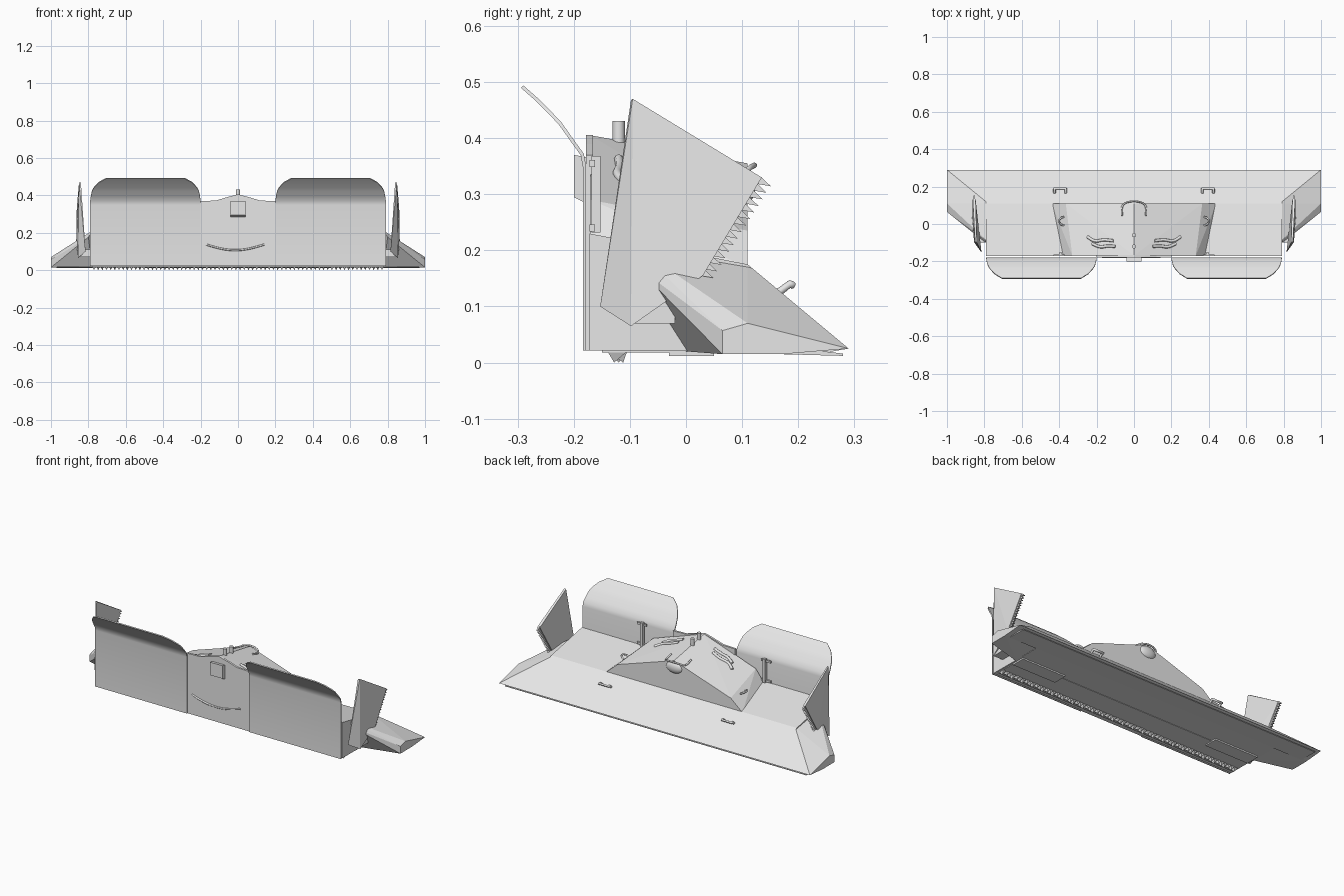
import bpy, bmesh, math
from mathutils import Vector

if "Cube" in bpy.data.objects:
    bpy.data.objects.remove(bpy.data.objects["Cube"])

grey = bpy.data.materials.new("light_grey_metal")
grey.diffuse_color = (0.8, 0.8, 0.8, 1)
grey.use_nodes = True
grey.node_tree.nodes["Principled BSDF"].inputs["Base Color"].default_value = grey.diffuse_color


def finish(name, bm, smooth=None):
    bmesh.ops.recalc_face_normals(bm, faces=bm.faces)
    me = bpy.data.meshes.new(name)
    bm.to_mesh(me)
    bm.free()
    me.materials.append(grey)
    ob = bpy.data.objects.new(name, me)
    bpy.context.collection.objects.link(ob)
    if smooth:
        bpy.ops.object.select_all(action='DESELECT')
        ob.select_set(True)
        bpy.context.view_layer.objects.active = ob
        bpy.ops.object.shade_smooth_by_angle(angle=math.radians(smooth))
    return ob


def hull(name, pts, s=1):
    bm = bmesh.new()
    vs = [bm.verts.new((x * s, y, z)) for x, y, z in pts]
    r = bmesh.ops.convex_hull(bm, input=vs)
    junk = [v for v in r["geom_interior"] + r["geom_unused"] if isinstance(v, bmesh.types.BMVert)]
    bmesh.ops.delete(bm, geom=list(set(junk)), context='VERTS')
    bmesh.ops.dissolve_limit(bm, angle_limit=0.01, verts=bm.verts, edges=bm.edges)
    return finish(name, bm)


def prism(name, pts, offset):
    """Flat outline pushed along an offset."""
    bm = bmesh.new()
    f = bm.faces.new([bm.verts.new(p) for p in pts])
    r = bmesh.ops.extrude_face_region(bm, geom=[f])
    bmesh.ops.translate(bm, vec=offset, verts=[v for v in r["geom"] if isinstance(v, bmesh.types.BMVert)])
    return finish(name, bm)


def box(name, x0, x1, y0, y1, z0, z1):
    return prism(name, [(x0, y0, z0), (x1, y0, z0), (x1, y0, z1), (x0, y0, z1)], (0, y1 - y0, 0))


def tube(name, pts, r, smooth=True):
    cu = bpy.data.curves.new(name, 'CURVE')
    cu.dimensions = '3D'
    cu.bevel_depth = r
    cu.bevel_resolution = 2
    cu.use_fill_caps = True
    cu.resolution_u = 5
    sp = cu.splines.new('BEZIER' if smooth else 'POLY')
    if smooth:
        sp.bezier_points.add(len(pts) - 1)
        for b, p in zip(sp.bezier_points, pts):
            b.co = p
            b.handle_left_type = b.handle_right_type = 'AUTO'
    else:
        sp.points.add(len(pts) - 1)
        for b, p in zip(sp.points, pts):
            b.co = (*p, 1)
    ob = bpy.data.objects.new(name, cu)
    bpy.context.collection.objects.link(ob)
    cu.materials.append(grey)
    bpy.ops.object.select_all(action='DESELECT')
    ob.select_set(True)
    bpy.context.view_layer.objects.active = ob
    bpy.ops.object.convert(target='MESH')
    return ob


def cyl(name, loc, r, h, seg=16, scale=(1, 1, 1)):
    bm = bmesh.new()
    bmesh.ops.create_cone(bm, cap_ends=True, segments=seg, radius1=r, radius2=r, depth=h)
    bmesh.ops.scale(bm, vec=scale, verts=bm.verts)
    bmesh.ops.translate(bm, vec=loc, verts=bm.verts)
    return finish(name, bm, 40)


# main wedge body
prism("wedge_body", [(-0.79, -0.172, 0.022), (-0.79, -0.172, 0.23), (-0.79, 0.11, 0.175),
                     (-0.79, 0.29, 0.025), (-0.79, 0.25, 0.018)], (1.58, 0, 0))

# central hump with sloping roof
HF = [(0.44, 0.17), (0.365, 0.235), (0, 0.355)]
HB = [(0.39, 0.215), (0.33, 0.29), (0, 0.405)]
hump = [(s * x, 0.11, z) for x, z in HF for s in (-1, 1)]
hump += [(s * x, -0.17, z) for x, z in HB for s in (-1, 1)]
hull("centre_hump", hump + [(s * 0.38, y, 0.1) for s in (-1, 1) for y in (-0.17, 0.10)])


def roof(x, y):
    t = (0.11 - y) / 0.28
    c, e, w = 0.355 + 0.05 * t, 0.235 + 0.055 * t, 0.365 - 0.035 * t
    return c + (e - c) * abs(x) / w


# middle wall with a raised centre, small plate and crescent lip
prism("middle_wall", [(-0.2, -0.178, 0.022), (0.2, -0.178, 0.022), (0.2, -0.178, 0.37), (0.12, -0.178, 0.372),
                      (0.06, -0.178, 0.39), (0, -0.178, 0.406), (-0.06, -0.178, 0.39),
                      (-0.12, -0.178, 0.372), (-0.2, -0.178, 0.37)], (0, 0.012, 0))
hull("front_block", [(x, y, z) for x in (-0.04, 0.04) for y, z in
                     ((-0.2, 0.37), (-0.2, 0.295), (-0.17, 0.365), (-0.17, 0.28))])
lip = [(-0.17 + 0.31 * i / 10, 0.137 - 0.03 * math.sin(math.pi * i / 10)) for i in range(11)]
tube("crescent_lip", [(x, -0.178, z) for x, z in lip], 0.005)

# curved tall shields: outline half width shrinks near the top for clipped corners
PROFILE = [(-0.178, 0.022), (-0.178, 0.35), (-0.182, 0.372), (-0.2, 0.397), (-0.222, 0.428),
           (-0.238, 0.445), (-0.265, 0.472), (-0.29, 0.494)]
INSET = [0, 0, 0, 0.003, 0.01, 0.02, 0.045, 0.085]
for s in (-1, 1):
    bm = bmesh.new()
    rows = [[bm.verts.new((s * x, y, z)) for x in (0.2 + i, 0.79 - i)] for (y, z), i in zip(PROFILE, INSET)]
    for a, b in zip(rows, rows[1:]):
        bm.faces.new((a[0], a[1], b[1], b[0]))
    bmesh.ops.recalc_face_normals(bm, faces=bm.faces)
    bmesh.ops.solidify(bm, geom=bm.faces[:], thickness=0.006)
    finish("curved_shield", bm, 35)

# paired parts
for s in (-1, 1):
    # flared wing at the end of the wedge
    hull("side_wing", [(1, 0.29, 0.025), (1, 0.17, 0.015), (1, 0.11, 0.07), (1, 0.065, 0.057), (1, 0.065, 0.015),
                       (0.78, 0.11, 0.175), (0.78, -0.095, 0.21), (0.80, -0.095, 0.177), (0.78, 0.0, 0.02),
                       (0.78, 0.29, 0.025)], s)
    # upright fin with a saw edge
    hull("side_fin", [(0.85, -0.095, 0.47), (0.862, 0.135, 0.33), (0.865, 0.03, 0.155), (0.855, -0.098, 0.065),
                      (0.84, -0.098, 0.468), (0.847, 0.133, 0.33), (0.84, 0.028, 0.155), (0.815, -0.153, 0.10)], s)
    a, b = Vector((0.85, 0.135, 0.33)), Vector((0.85, 0.025, 0.155))
    d = (b - a) / 15
    n = Vector((0, 0.85, -0.53)) * 0.022
    pts = [a]
    for i in range(15):
        pts += [a + d * (i + 0.35) + n, a + d * (i + 1)]
    pts += [b - n * 0.3, a - n * 0.3]
    prism("saw_edge", [(p.x * s, p.y, p.z) for p in pts], (0.008 * s, 0, 0))
    box("fin_foot", *sorted((s * 0.78, s * 0.85)), -0.10, -0.02, 0.07, 0.11)
    # wall post with bracket ends
    box("wall_post", *sorted((s * 0.385, s * 0.402)), -0.168, -0.152, 0.232, 0.368)
    for z in (0.24, 0.355):
        box("post_bracket", *sorted((s * 0.37, s * 0.43)), -0.172, -0.162, z - 0.006, z + 0.006)
    # towing hook on the front slope
    x0, x1 = s * 0.365, s * 0.425
    tube("slope_hook", [(x0, 0.165, 0.125), (x0, 0.185, 0.14), (x0, 0.19, 0.138), (x1, 0.19, 0.138),
                        (x1, 0.185, 0.14), (x1, 0.165, 0.125)], 0.007, False)
    # small ring on the side of the hump
    ring = [(s * (0.375 + 0.025 * math.sin(t)), 0.015 + 0.022 * math.cos(t), 0.235 + 0.012 * math.sin(t))
            for t in [math.pi * i / 8 for i in range(9)]]
    tube("hump_ring", ring, 0.005)
    # wavy ribs on the hump roof
    for path in ([(0.11, -0.09), (0.16, -0.085), (0.21, -0.09), (0.25, -0.068)],
                 [(0.10, -0.12), (0.14, -0.118), (0.18, -0.122), (0.225, -0.105)]):
        tube("wavy_rib", [(s * x, y, roof(x, y) + 0.002) for x, y in path], 0.008)
    # runner under the body
    box("under_runner", *sorted((s * 0.5, s * 0.78)), -0.03, 0.05, 0.012, 0.024)

# lamp on the hump front with a hood
bm = bmesh.new()
bmesh.ops.create_uvsphere(bm, u_segments=20, v_segments=10, radius=1)
bmesh.ops.scale(bm, vec=(0.055, 0.022, 0.035), verts=bm.verts)
bmesh.ops.translate(bm, vec=(0, 0.102, 0.315), verts=bm.verts)
finish("front_lamp", bm, 60)
tube("lamp_hood", [(-0.065, 0.045, 0.352), (-0.06, 0.1, 0.34), (-0.04, 0.115, 0.348), (0.04, 0.115, 0.348),
                   (0.06, 0.1, 0.34), (0.065, 0.045, 0.352)], 0.005)

# studs along the ridge
for y in (-0.06, -0.12):
    cyl("ridge_stud", (0, y, roof(0, y) + 0.012), 0.011, 0.045)

# underside strips, front blade and tooth row
box("under_plate", -0.78, 0.78, -0.15, 0.02, 0.018, 0.026)
hull("front_blade", [(s * 0.97, y, z) for s in (-1, 1) for y, z in
                     ((0.17, 0.015), (0.23, 0.022), (0.28, 0.012), (0.28, 0.016))])
N = 70
bm = bmesh.new()
for i in range(N):
    x = -0.77 + 1.54 * i / (N - 1)
    base = [bm.verts.new((x + dx, y, 0.02)) for dx, y in ((-0.009, -0.14), (0.009, -0.14), (0.009, -0.105), (-0.009, -0.105))]
    tip = bm.verts.new((x, -0.12 + 0.008 * (i % 3 - 1), 0.0))
    bm.faces.new(base)
    for k in range(4):
        bm.faces.new((base[k], base[(k + 1) % 4], tip))
finish("tooth_row", bm)
